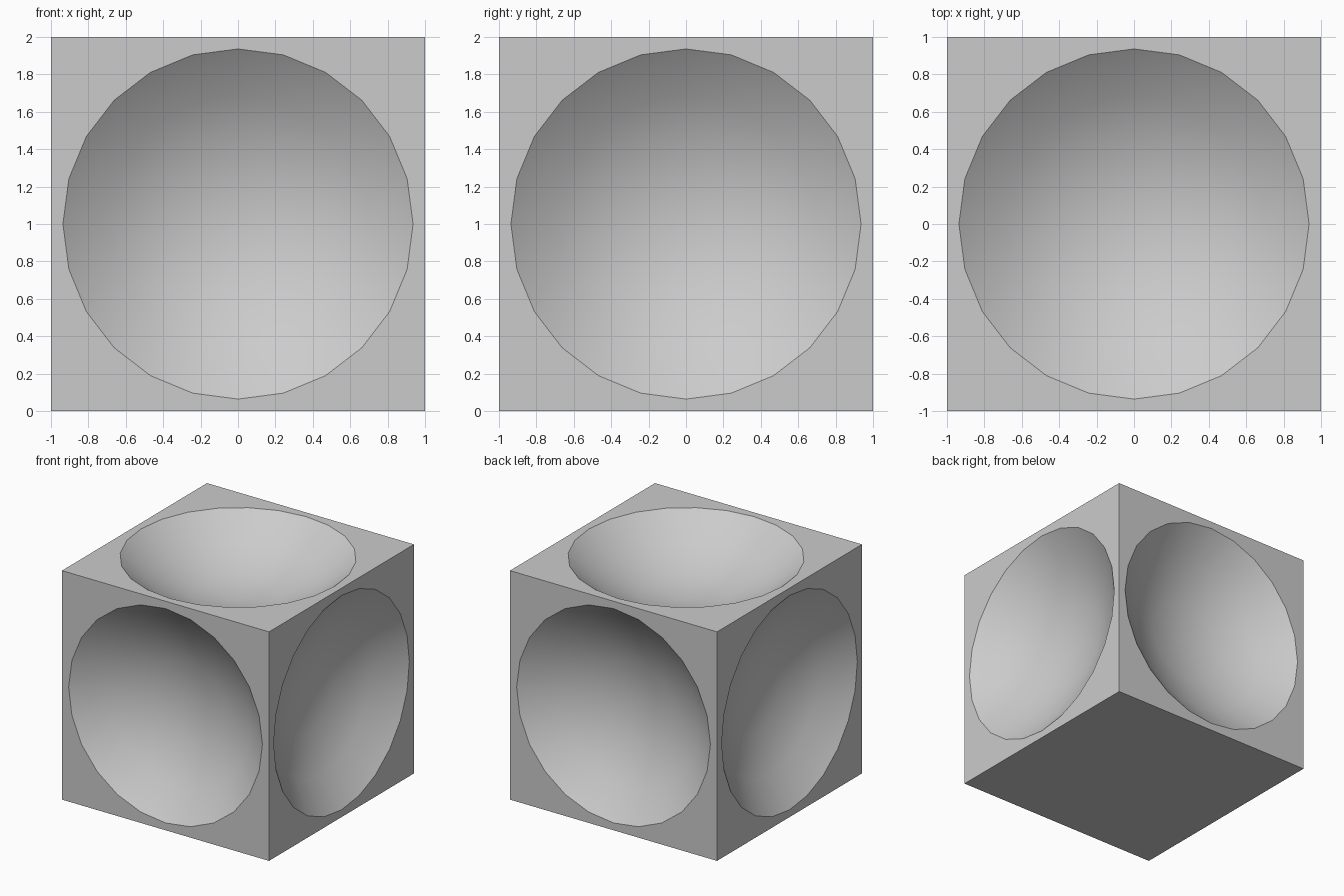
import bpy
from math import pi
from mathutils import Vector

if "Cube" in bpy.data.objects:
    bpy.data.objects.remove(bpy.data.objects["Cube"])

RADIUS = 1.375     # dish sphere radius
OFFSET = 2.0       # sphere centre distance from the block centre

# Solid block standing on the ground
bpy.ops.mesh.primitive_cube_add(size=2, location=(0, 0, 1))
block = bpy.context.object
block.name = "dished_block"

# Shallow spherical dishes in the four sides and the top (the base stays flat)
# Each sphere's pole points along its face normal
sides = [((0, -1, 0), (pi / 2, 0, 0)), ((0, 1, 0), (pi / 2, 0, 0)),
         ((-1, 0, 0), (0, pi / 2, 0)), ((1, 0, 0), (0, pi / 2, 0)),
         ((0, 0, 1), (0, 0, 0))]
for i, (normal, rot) in enumerate(sides):
    bpy.ops.mesh.primitive_uv_sphere_add(
        segments=24, ring_count=12, radius=RADIUS,
        location=Vector((0, 0, 1)) + Vector(normal) * OFFSET, rotation=rot)
    cutter = bpy.context.object
    cutter.name = f"dish_cutter_{i + 1}"
    cutter.hide_render = True
    bpy.ops.object.shade_smooth()

    bpy.context.view_layer.objects.active = block
    cut = block.modifiers.new(f"dish_{i + 1}", 'BOOLEAN')
    cut.operation = 'DIFFERENCE'
    cut.solver = 'EXACT'
    cut.object = cutter
    bpy.ops.object.modifier_apply(modifier=cut.name)
    bpy.data.objects.remove(cutter)
